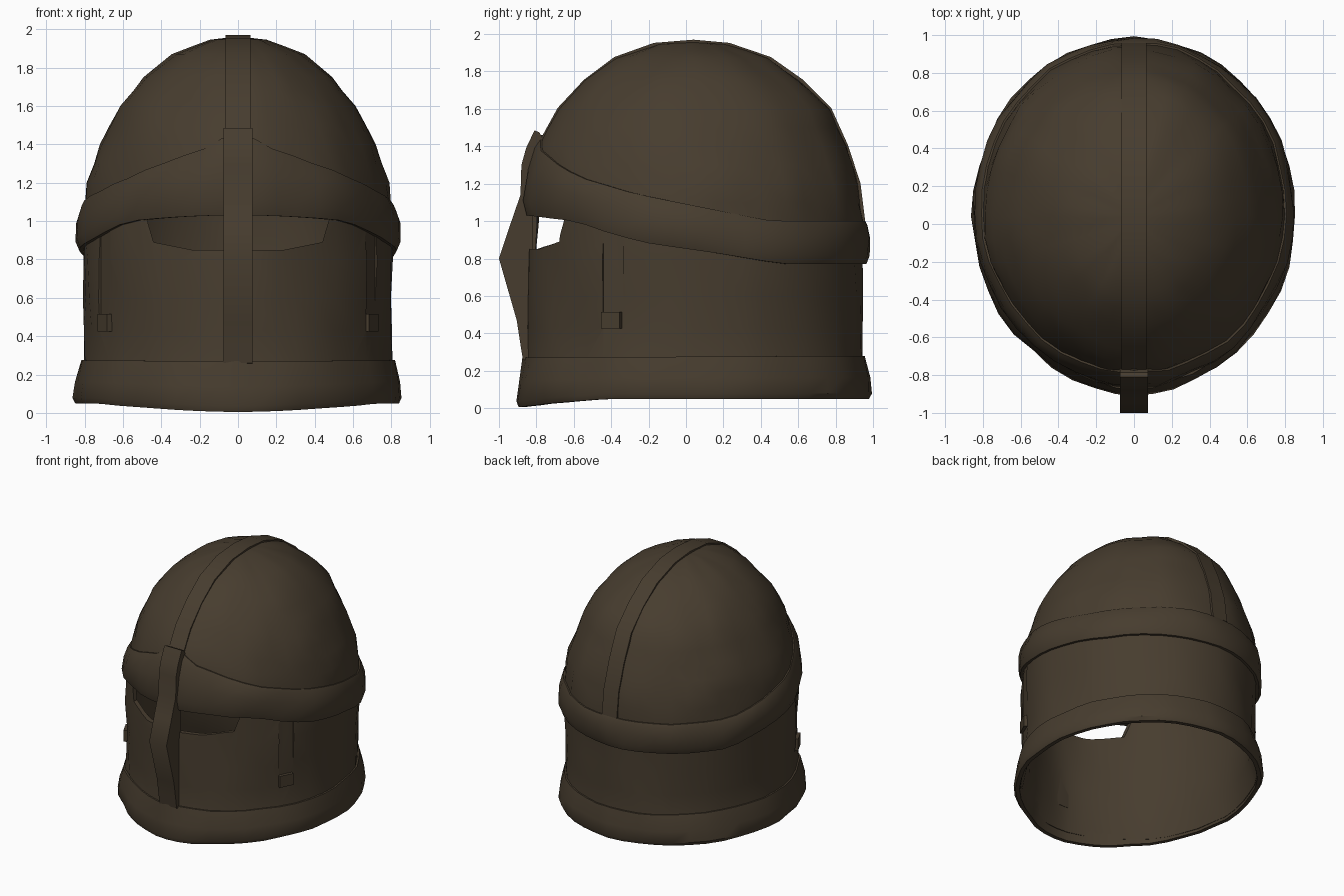
import bpy, bmesh, math
from mathutils import Matrix, Vector, noise

if "Cube" in bpy.data.objects:
    bpy.data.objects.remove(bpy.data.objects["Cube"])

SEG = 44
metal = bpy.data.materials.new("dark_bronze")
metal.diffuse_color = (0.063, 0.046, 0.028, 1)
metal.use_nodes = True
metal.node_tree.nodes["Principled BSDF"].inputs["Base Color"].default_value = metal.diffuse_color


def lerp_table(table, v):
    """Piecewise linear lookup; the first entry of each row is the key."""
    if v <= table[0][0]:
        return table[0][1:]
    for a, b in zip(table, table[1:]):
        if v <= b[0]:
            f = (v - a[0]) / (b[0] - a[0])
            return tuple(p + (q - p) * f for p, q in zip(a[1:], b[1:]))
    return table[-1][1:]


# helmet outline: height, half width, front y, back y
OUTLINE = [(0, .81, -.86, .94), (.4, .80, -.855, .945), (.8, .81, -.845, .945),
           (1.0, .81, -.835, .95), (1.2, .785, -.83, .925), (1.4, .715, -.79, .86),
           (1.6, .615, -.68, .77), (1.75, .495, -.54, .62), (1.87, .335, -.38, .45),
           (1.945, .14, -.17, .23), (1.962, 0, .04, .04)]
BROW_TOP = [(-.855, 1.46), (-.83, 1.385), (-.73, 1.31), (-.55, 1.225), (-.3, 1.15), (0, 1.09), (.45, 1.0), (1, 1.0)]
BROW_LOW = [(-.85, 1.03), (-.6, 1.0), (-.4, .93), (-.2, .88), (.15, .83), (.5, .77), (1, .77)]
RIM_LOW = [(-.855, .005), (-.7, .025), (-.4, .05), (1, .05)]


def plan_y(t):
    return .045 - .9 * math.cos(t)


def surface(t, z, off, rough=.02):
    """Point on the hammered outline at angle t (0 = front), pushed out by off."""
    w, yf, yb = lerp_table(OUTLINE, z)
    s, c = math.sin(t), math.cos(t)
    s = math.copysign(abs(s) ** (1 + .12 * max(c, 0)), s)     # narrower face
    mid, half = (yf + yb) / 2, (yb - yf) / 2
    n = noise.noise(Vector((s * 4, c * 4, z * 4.5))) * rough if w > .1 else 0
    r = off + n
    return Vector((s * max(w + r, 0), mid - c * max(half + r, 0), z))


def make_object(name, bm, angle=35):
    bmesh.ops.remove_doubles(bm, verts=bm.verts, dist=1e-4)
    bmesh.ops.recalc_face_normals(bm, faces=bm.faces)
    me = bpy.data.meshes.new(name)
    bm.to_mesh(me)
    bm.free()
    me.materials.append(metal)
    ob = bpy.data.objects.new(name, me)
    bpy.context.collection.objects.link(ob)
    smooth(ob, angle)
    return ob


def smooth(ob, angle):
    bpy.ops.object.select_all(action='DESELECT')
    ob.select_set(True)
    bpy.context.view_layer.objects.active = ob
    bpy.ops.object.shade_smooth_by_angle(angle=math.radians(angle))


def loft(name, row_points, closed):
    """row_points: list of functions angle -> point, skinned in order."""
    bm = bmesh.new()
    rows = [[bm.verts.new(f(2 * math.pi * i / SEG)) for i in range(SEG)] for f in row_points]
    pairs = list(zip(rows, rows[1:])) + ([(rows[-1], rows[0])] if closed else [])
    for a, b in pairs:
        for i in range(SEG):
            j = (i + 1) % SEG
            bm.faces.new((a[i], a[j], b[j], b[i]))
    return make_object(name, bm)


def band(name, low, top, section):
    """Band around the helmet; section = (height fraction, offset) pairs."""
    def row(f, off):
        def point(t):
            z0, z1 = lerp_table(low, plan_y(t))[0], lerp_table(top, plan_y(t))[0]
            return surface(t, z0 + (z1 - z0) * f, off)
        return point
    return loft(name, [row(f, o) for f, o in section], True)


def prism(name, points, axis, lo, hi, angle=35):
    """Extrude a 2D polygon along x (points are y,z) or y (points are x,z)."""
    bm = bmesh.new()
    place = (lambda p, d: (d, p[0], p[1])) if axis == 'x' else (lambda p, d: (p[0], d, p[1]))
    a = [bm.verts.new(place(p, lo)) for p in points]
    b = [bm.verts.new(place(p, hi)) for p in points]
    bm.faces.new(a)
    bm.faces.new(b[::-1])
    for i in range(len(a)):
        j = (i + 1) % len(a)
        bm.faces.new((a[i], b[i], b[j], a[j]))
    return make_object(name, bm, angle)


def block(name, size, loc, turn):
    bm = bmesh.new()
    bmesh.ops.create_cube(bm, size=1, matrix=Matrix.Translation(loc)
                          @ Matrix.Rotation(turn, 4, 'Z') @ Matrix.Diagonal((*size, 1)))
    return make_object(name, bm)


def cut(ob, cutter):
    mod = ob.modifiers.new("cut", 'BOOLEAN')
    mod.operation, mod.solver, mod.object = 'DIFFERENCE', 'EXACT', cutter
    bpy.context.view_layer.objects.active = ob
    bpy.ops.object.modifier_apply(modifier=mod.name)
    bpy.data.objects.remove(cutter)


# hollow shell: outer skin from crown down to the flared rim, inner skin back up
heights = [1.962, 1.945, 1.91, 1.87, 1.81, 1.75, 1.68, 1.6, 1.5, 1.4, 1.3, 1.2, 1.1, 1.0, .8, .6, .43, .25, .07]


def flare(z):
    return .035 if z < .1 else 0


def inner(z):
    def point(t):
        p = surface(t, z, flare(z) - .035 if z < 1.95 else 0)
        p.z -= .035 * max(0, (z - 1.2) / .76)
        return p
    return point


skin = [lambda t, z=z: surface(t, z, flare(z)) for z in heights]
shell = loft("helmet_shell", skin + [inner(z) for z in heights[::-1]], False)

# eye slits and the upright grooves beside the face plate
SLIT = [(.06, .85), (.24, .85), (.44, .89), (.475, 1.01), (.36, 1.02), (.13, 1.04), (.06, 1.04)]
for side in (-1, 1):
    cut(shell, prism("slit_cutter", [(side * x, z) for x, z in SLIT], 'y', -1.2, -.4))
    cut(shell, block("groove_cutter", (.06, .12, .55), (side * .715, -.40, .70), side * -.46))
    block("groove_stud", (.04, .11, .09), (side * .69, -.395, .47), side * -.46)
smooth(shell, 35)

# brow band rising to a point at the front, and flared lower rim
band("brow_band", BROW_LOW, BROW_TOP,
     [(0, -.02), (0, .02), (.2, .037), (.6, .037), (.9, .022), (1, .01), (1, -.02)])
band("lower_rim", RIM_LOW, [(-1, .27), (1, .28)],
     [(0, .005), (0, .035), (.12, .05), (.5, .042), (1, .012), (1, -.02)])

# nose guard with a forward bulge
prism("nose_guard", [(-.82, .25), (-.872, .26), (-.885, .34), (-.905, .47), (-1.0, .8), (-.94, .98),
                     (-.885, 1.14), (-.88, 1.3), (-.855, 1.39), (-.81, 1.485), (-.785, 1.475),
                     (-.74, 1.4), (-.8, 1.2), (-.82, 1.0)], 'x', -.075, .075)

# low crest strip running over the dome from front to back
outer = [(yf, z) for z, w, yf, yb in OUTLINE[5:-1]] + [(yb, z) for z, w, yf, yb in OUTLINE[:2:-1]]
centre = Vector((.04, 1.0))
crest = [Vector(p) + (Vector(p) - centre).normalized() * .008 for p in outer]
under = [Vector(p) - (Vector(p) - centre).normalized() * .02 for p in outer[::-1]]
prism("dome_crest", [tuple(p) for p in crest + under], 'x', -.065, .065)
